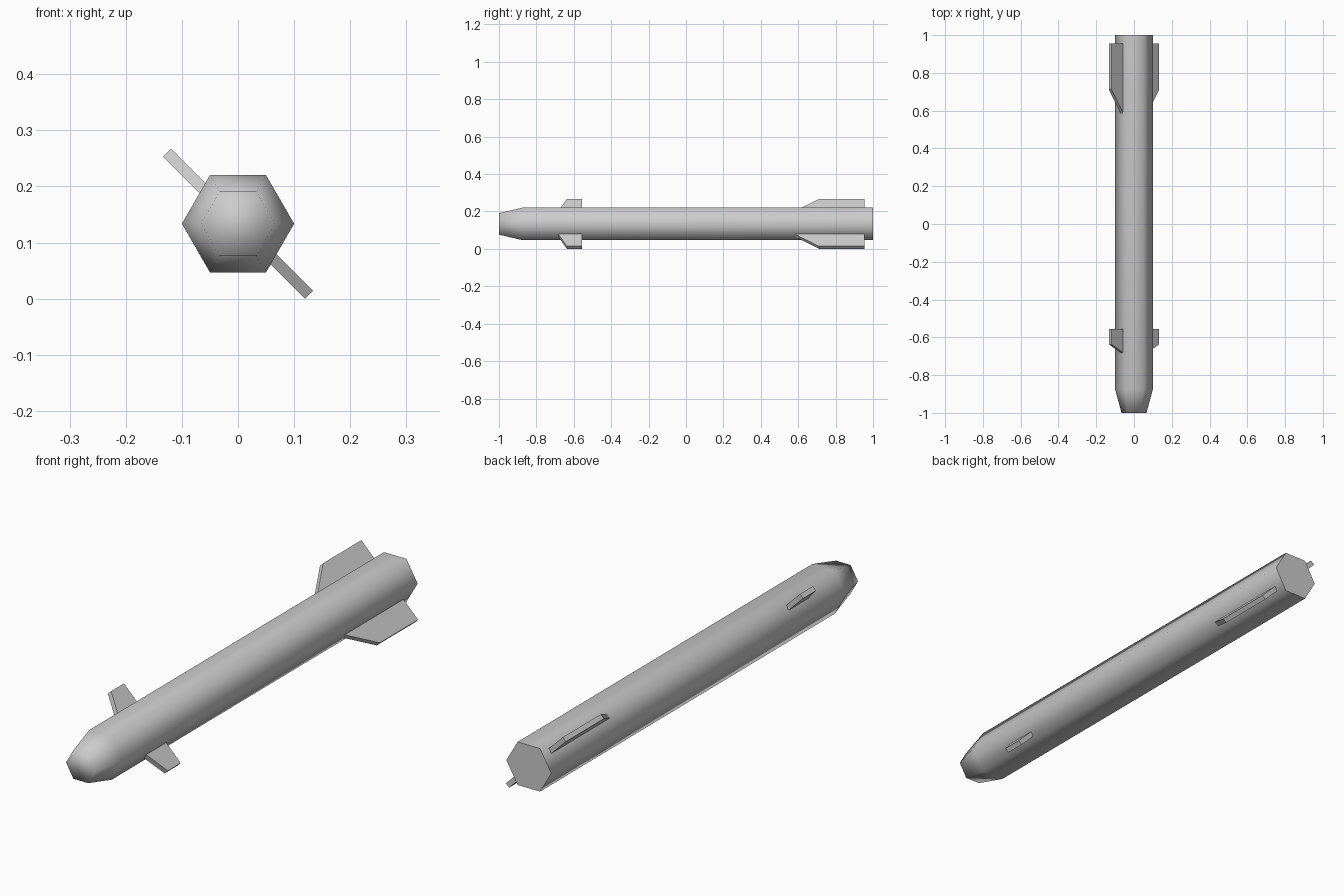
import bpy, bmesh, math
from mathutils import Matrix, Vector

cube = bpy.data.objects.get("Cube")
if cube:
    bpy.data.objects.remove(cube)

AXIS_Z = 0.1335

grey = bpy.data.materials.new("plain grey")
grey.use_nodes = True
colour = (0.6, 0.6, 0.6, 1)
grey.diffuse_color = colour
grey.node_tree.nodes["Principled BSDF"].inputs["Base Color"].default_value = colour


def add_object(name, bm):
    bmesh.ops.recalc_face_normals(bm, faces=bm.faces)
    mesh = bpy.data.meshes.new(name)
    bm.to_mesh(mesh)
    bm.free()
    mesh.materials.append(grey)
    obj = bpy.data.objects.new(name, mesh)
    bpy.context.collection.objects.link(obj)
    return obj


# Hexagonal body with a tapered, blunt nose
def build_body():
    bm = bmesh.new()
    rings = []
    for y, radius in [(-1, 0.066), (-0.875, 0.1), (1, 0.1)]:
        angles = [math.radians(60 * i) for i in range(6)]
        rings.append([bm.verts.new((radius * math.cos(a), y, AXIS_Z + radius * math.sin(a)))
                      for a in angles])
    for front, back in zip(rings, rings[1:]):
        for i in range(6):
            j = (i + 1) % 6
            bm.faces.new((front[i], front[j], back[j], back[i]))
    bm.faces.new(rings[0])
    bm.faces.new(rings[-1])
    return add_object("body", bm)


# Flat swept fin: profile of (distance from axis, y), turned about the body axis
def build_fin(name, profile, angle, thickness=0.02):
    bm = bmesh.new()
    face = bm.faces.new([bm.verts.new((r, y, -thickness / 2)) for r, y in profile])
    extruded = bmesh.ops.extrude_face_region(bm, geom=[face])
    top = [v for v in extruded["geom"] if isinstance(v, bmesh.types.BMVert)]
    bmesh.ops.translate(bm, verts=top, vec=(0, 0, thickness))
    bm.transform(Matrix.Translation((0, 0, AXIS_Z)) @ Matrix.Rotation(math.radians(angle), 4, "Y"))
    return add_object(name, bm)


body = build_body()
bpy.ops.object.select_all(action="DESELECT")
body.select_set(True)
bpy.context.view_layer.objects.active = body
bpy.ops.object.shade_smooth_by_angle(angle=math.radians(80))

# Opposite pairs of small front fins and large tail fins
FRONT_FIN = [(0.06, -0.696), (0.1788, -0.637), (0.1788, -0.555), (0.06, -0.555)]
TAIL_FIN = [(0.06, 0.543), (0.1788, 0.712), (0.1788, 0.955), (0.06, 0.955)]
for side, angle in (("left", 45), ("right", 225)):
    build_fin("front_fin_" + side, FRONT_FIN, angle)
    build_fin("tail_fin_" + side, TAIL_FIN, angle)
